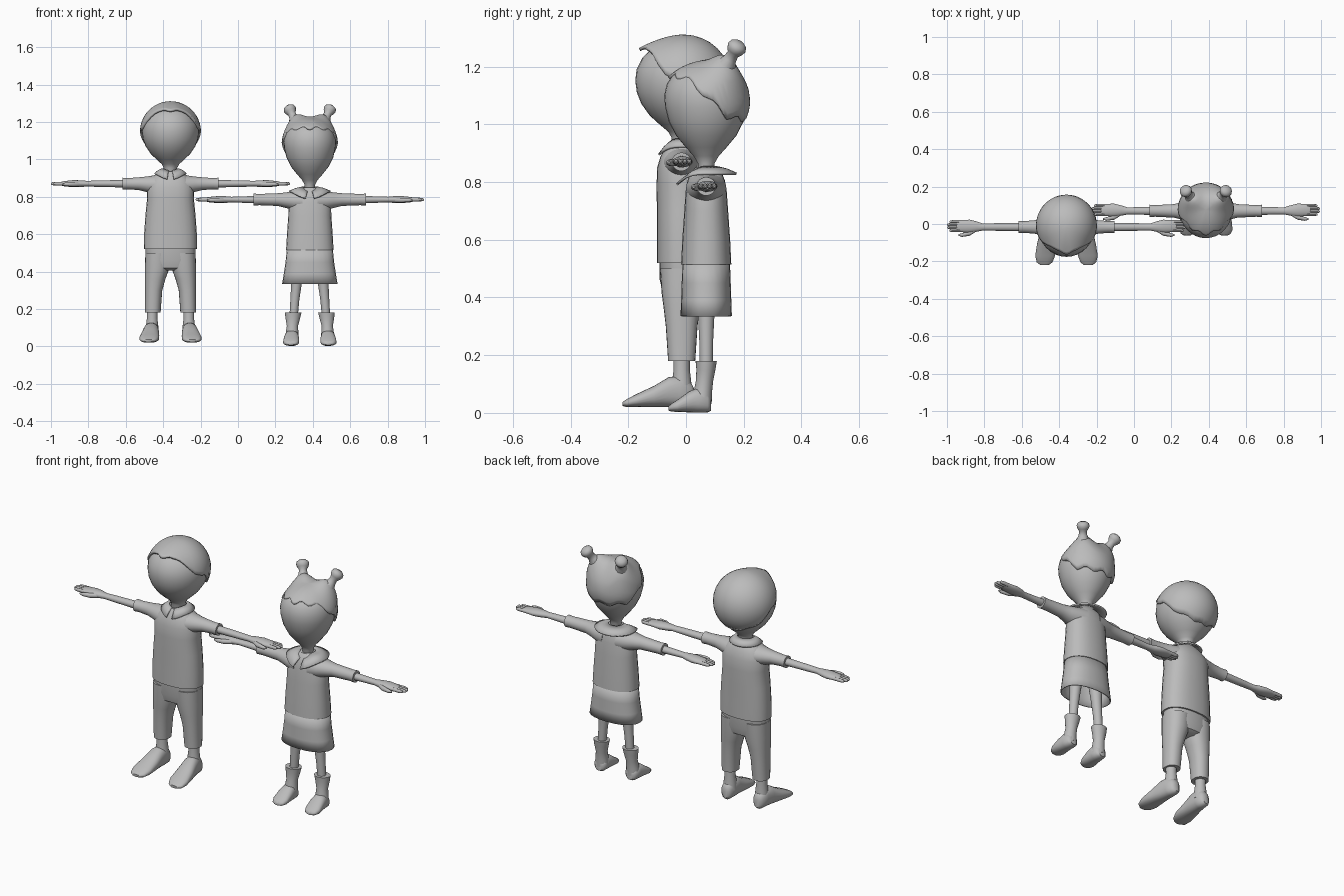
import bpy, bmesh, math
from mathutils import Vector

grey = bpy.data.materials.new("plain_grey")
grey.diffuse_color = (0.5, 0.5, 0.5, 1)


def finish(name, bm, thick=0):
    bmesh.ops.recalc_face_normals(bm, faces=bm.faces)
    me = bpy.data.meshes.new(name)
    bm.to_mesh(me)
    bm.free()
    ob = bpy.data.objects.new(name, me)
    bpy.context.collection.objects.link(ob)
    me.materials.append(grey)
    if thick:
        m = ob.modifiers.new("thickness", 'SOLIDIFY')
        m.thickness = thick
    bpy.ops.object.select_all(action='DESELECT')
    ob.select_set(True)
    bpy.context.view_layer.objects.active = ob
    bpy.ops.object.shade_smooth_by_angle(angle=math.radians(45))
    return ob


def spw(v, p):
    return math.copysign(abs(v) ** p, v)


def loft(name, rings, axis=(0, 0, 1), n=24, p=1.0, cap=True, thick=0):
    """Skin elliptical rings (x, y, z, ru, rv) standing across one axis."""
    a = Vector(axis).normalized()
    u = Vector((1, 0, 0)) if abs(a.x) < 0.6 else Vector((0, 1, 0))
    u = (u - a * u.dot(a)).normalized()
    v = a.cross(u)
    bm = bmesh.new()
    loops = []
    for x, y, z, ru, rv in rings:
        ang = [2 * math.pi * i / n for i in range(n)]
        loops.append([bm.verts.new(Vector((x, y, z)) + u * ru * spw(math.cos(t), p)
                                   + v * rv * spw(math.sin(t), p)) for t in ang])
    for A, B in zip(loops, loops[1:]):
        for i in range(n):
            bm.faces.new((A[i], A[(i + 1) % n], B[(i + 1) % n], B[i]))
    if cap:
        bm.faces.new(loops[0])
        bm.faces.new(loops[-1])
    return finish(name, bm, thick)


def interp(table, f):
    for (f0, z0), (f1, z1) in zip(table, table[1:]):
        if f >= f1:
            k = (f0 - f) / (f0 - f1)
            return z0 + (z1 - z0) * k
    return table[-1][1]


def hair(name, c, r, line, ripple, warp):
    """Cap over the skull, cut at a hairline height that depends on direction."""
    bm = bmesh.new()
    n, m = 48, 12
    top = bm.verts.new(warp(Vector((c[0], c[1], c[2] + r[2])), 0, 0))
    prev = None
    for j in range(1, m + 1):
        row = []
        for i in range(n):
            t = 2 * math.pi * i / n
            f = -math.sin(t)
            z = interp(line, f) + ripple * math.sin(9 * t)
            phi = math.acos(max(-1, min(1, (z - c[2]) / r[2]))) * j / m
            q = Vector((c[0] + r[0] * math.cos(t) * math.sin(phi),
                        c[1] - r[1] * f * math.sin(phi), c[2] + r[2] * math.cos(phi)))
            row.append(bm.verts.new(warp(q, f, j / m)))
        for i in range(n):
            k = (i + 1) % n
            bm.faces.new((prev[i], row[i], row[k], prev[k]) if prev else (top, row[i], row[k]))
        prev = row
    return finish(name, bm, 0.012)


def collar(name, cx, cy, rin, rout, zin, zout, drop):
    """Turned-down collar, open at the front with two drooping points."""
    bm = bmesh.new()
    rows = []
    n = 28
    for i in range(n + 1):
        t = -math.pi / 2 + 0.2 + (2 * math.pi - 0.4) * i / n
        d = drop * max(0, -math.sin(t)) ** 3
        row = []
        for k in (0, 0.5, 1):
            r = rin + (rout - rin) * k
            z = zin + (zout - zin) * k ** 1.5 - d * (0.4 + 0.6 * k)
            row.append(bm.verts.new((cx + r * math.cos(t), cy + r * 0.95 * math.sin(t), z)))
        rows.append(row)
    for A, B in zip(rows, rows[1:]):
        for k in range(2):
            bm.faces.new((A[k], A[k + 1], B[k + 1], B[k]))
    return finish(name, bm, 0.008)


def arm(who, cx, y, z, s, span, sleeve_end):
    """Sleeve, bare arm, palm, fingers and thumb on side s."""
    X = (1, 0, 0)
    side = "left" if s > 0 else "right"
    loft(f"{who}_{side}_sleeve", [(cx + s * d, y, z + dz, ry, rz) for d, dz, ry, rz in (
        (0.04, -0.008, 0.07, 0.06), (0.09, -0.006, 0.06, 0.05), (0.13, -0.003, 0.046, 0.041),
        (0.17, 0, 0.036, 0.034), (sleeve_end - 0.03, 0, 0.031, 0.03), (sleeve_end, 0, 0.033, 0.032))], X)
    e = span
    loft(f"{who}_{side}_arm_and_palm", [(cx + s * d, y + dy, z, ry, rz) for d, dy, ry, rz in (
        (sleeve_end - 0.05, 0, 0.022, 0.021), (e - 0.25, 0, 0.02, 0.017), (e - 0.19, 0, 0.019, 0.015),
        (e - 0.16, 0.002, 0.027, 0.018), (e - 0.12, 0.004, 0.035, 0.019), (e - 0.07, 0.005, 0.032, 0.014),
        (e - 0.05, 0.005, 0.026, 0.009))], X)
    for i in range(4):
        fy = y + 0.028 - i * 0.0155
        end = e - (0.012, 0, 0, 0.012)[i]
        loft(f"{who}_{side}_finger", [(cx + s * d, fy, z, r, r * 1.1) for d, r in (
            (e - 0.1, 0.009), (end - 0.02, 0.009), (end - 0.005, 0.007), (end, 0.003))], X, 8)
    loft(f"{who}_{side}_thumb", [(cx + s * (e - d), y - dy, z - 0.003, r, r) for d, dy, r in (
        (0.16, 0.01, 0.012), (0.12, 0.034, 0.013), (0.08, 0.043, 0.01), (0.06, 0.043, 0.004))], X, 10)


def vertical(name, cx, cy, rows, **kw):
    return loft(name, [(cx, cy, z, rx, ry) for z, rx, ry in rows], **kw)


# ---------------- boy ----------------
bx, by = -0.361, -0.015
vertical("boy_head_and_neck", bx, -0.012, [(z, r, r * 1.07) for z, r in (
    (0.89, 0.036), (0.955, 0.036), (0.975, 0.047), (1.0, 0.075), (1.03, 0.106), (1.07, 0.133),
    (1.11, 0.148), (1.15, 0.153), (1.19, 0.149), (1.23, 0.13), (1.26, 0.102), (1.28, 0.07),
    (1.292, 0.02))], n=32)


def boy_warp(q, f, k):
    q.y -= 0.04 * max(0, f) ** 2 * k ** 2 * (1 if q.z > 1.2 else 0.3)
    return q


hair("boy_hair", (bx, -0.008, 1.148), (0.163, 0.165, 0.163),
     [(1, 1.268), (0.75, 1.262), (0.55, 1.215), (0.4, 1.172), (0, 1.15), (-0.4, 1.08), (-1, 1.03)],
     0.004, boy_warp)
vertical("boy_shirt", bx, by, [
    (0.52, 0.142, 0.086), (0.6, 0.141, 0.086), (0.7, 0.134, 0.086), (0.79, 0.125, 0.087),
    (0.85, 0.127, 0.085), (0.89, 0.112, 0.073), (0.915, 0.085, 0.06), (0.935, 0.05, 0.045)], p=0.85)
collar("boy_collar", bx, by, 0.045, 0.088, 0.952, 0.925, 0.03)
vertical("boy_hips", bx, by, [(0.54, 0.132, 0.078), (0.46, 0.134, 0.076), (0.42, 0.12, 0.066),
                              (0.405, 0.06, 0.04)], p=0.85)
for s in (-1, 1):
    side = "left" if s > 0 else "right"
    arm("boy", bx, -0.016, 0.87, s, 0.638, 0.256)
    loft(f"boy_{side}_trouser_leg", [(bx + s * o, by, z, rx, ry) for z, o, rx, ry in (
        (0.5, 0.066, 0.068, 0.075), (0.42, 0.071, 0.066, 0.07), (0.36, 0.082, 0.055, 0.062),
        (0.3, 0.09, 0.046, 0.055), (0.18, 0.095, 0.042, 0.047))], p=0.9)
    loft(f"boy_{side}_ankle", [(bx + s * 0.098, -0.015, z, r, r) for z, r in (
        (0.22, 0.029), (0.15, 0.028), (0.11, 0.033), (0.07, 0.036))])
    loft(f"boy_{side}_foot", [(bx + s * o, y, z, w, h) for y, o, z, w, h in (
        (0.03, 0.098, 0.055, 0.015, 0.025), (0.018, 0.099, 0.062, 0.03, 0.042),
        (-0.02, 0.1, 0.074, 0.038, 0.054), (-0.06, 0.104, 0.072, 0.042, 0.052),
        (-0.11, 0.109, 0.057, 0.049, 0.037), (-0.17, 0.114, 0.043, 0.053, 0.023),
        (-0.205, 0.117, 0.034, 0.042, 0.014), (-0.22, 0.117, 0.031, 0.022, 0.007))],
        (0, 1, 0), p=0.85)

# ---------------- girl ----------------
gx, gy = 0.384, 0.07
vertical("girl_head_and_neck", gx, 0.07, [(z, r, r * 1.04) for z, r in (
    (0.81, 0.027), (0.865, 0.028), (0.89, 0.042), (0.92, 0.068), (0.96, 0.1), (1.01, 0.125),
    (1.06, 0.137), (1.1, 0.14), (1.14, 0.131), (1.17, 0.112), (1.19, 0.082), (1.205, 0.03))], n=32)


def girl_warp(q, f, k):
    # two raised bases under the hair knots, and a fringe pushed forward
    for s in (-1, 1):
        d = (q.x - gx - s * 0.085) ** 2 + (q.y - 0.145) ** 2
        if q.z > 1.1:
            q.z += 0.055 * math.exp(-d / 0.004)
    q.y -= 0.02 * max(0, f) ** 2 * k
    return q


hair("girl_hair", (gx, 0.075, 1.078), (0.151, 0.147, 0.142),
     [(1, 1.172), (0.65, 1.165), (0.4, 1.145), (0.07, 1.1), (-0.17, 1.07), (-0.5, 1.025), (-1, 1.015)],
     0.009, girl_warp)
vertical("girl_bodice", gx, gy, [
    (0.515, 0.127, 0.087), (0.6, 0.122, 0.083), (0.7, 0.115, 0.076), (0.77, 0.113, 0.071),
    (0.805, 0.1, 0.065), (0.83, 0.075, 0.055), (0.85, 0.04, 0.038)], p=0.88)
vertical("girl_skirt", gx, gy, [(0.53, 0.122, 0.082), (0.45, 0.13, 0.085), (0.39, 0.139, 0.087),
                                (0.335, 0.148, 0.089)], p=0.88, cap=False, thick=0.006)
collar("girl_collar", gx, gy, 0.04, 0.112, 0.855, 0.832, 0.04)
for s in (-1, 1):
    side = "left" if s > 0 else "right"
    arm("girl", gx, 0.07, 0.785, s, 0.61, 0.3)
    # hair knot on its stalk
    d = Vector((s * 0.04, 0.05, 0.085))
    base = Vector((gx + s * 0.078, 0.14, 1.205))
    loft(f"girl_{side}_hair_knot", [(*(base + d * k), r, r) for k, r in (
        (0, 0.036), (0.25, 0.023), (0.45, 0.02), (0.58, 0.029), (0.72, 0.034),
        (0.84, 0.03), (0.93, 0.016))], d, 16)
    loft(f"girl_{side}_leg", [(gx + s * o, 0.07, z, r, r) for z, o, r in (
        (0.5, 0.062, 0.042), (0.4, 0.066, 0.034), (0.33, 0.072, 0.028), (0.25, 0.08, 0.024),
        (0.14, 0.088, 0.022))])
    loft(f"girl_{side}_boot_shaft", [(gx + s * o, y, z, r, rr) for z, o, y, r, rr in (
        (0.18, 0.089, 0.07, 0.044, 0.037), (0.15, 0.091, 0.069, 0.039, 0.033),
        (0.11, 0.093, 0.064, 0.03, 0.03), (0.07, 0.095, 0.058, 0.034, 0.032),
        (0.03, 0.096, 0.055, 0.036, 0.034))])
    loft(f"girl_{side}_boot_foot", [(gx + s * o, y, z, w, h) for y, o, z, w, h in (
        (0.087, 0.096, 0.03, 0.02, 0.022), (0.075, 0.096, 0.036, 0.034, 0.034),
        (0.04, 0.097, 0.044, 0.038, 0.043), (0.01, 0.098, 0.038, 0.041, 0.036),
        (-0.03, 0.1, 0.024, 0.043, 0.021), (-0.052, 0.1, 0.018, 0.033, 0.013),
        (-0.061, 0.1, 0.015, 0.018, 0.007))], (0, 1, 0), p=0.85)
